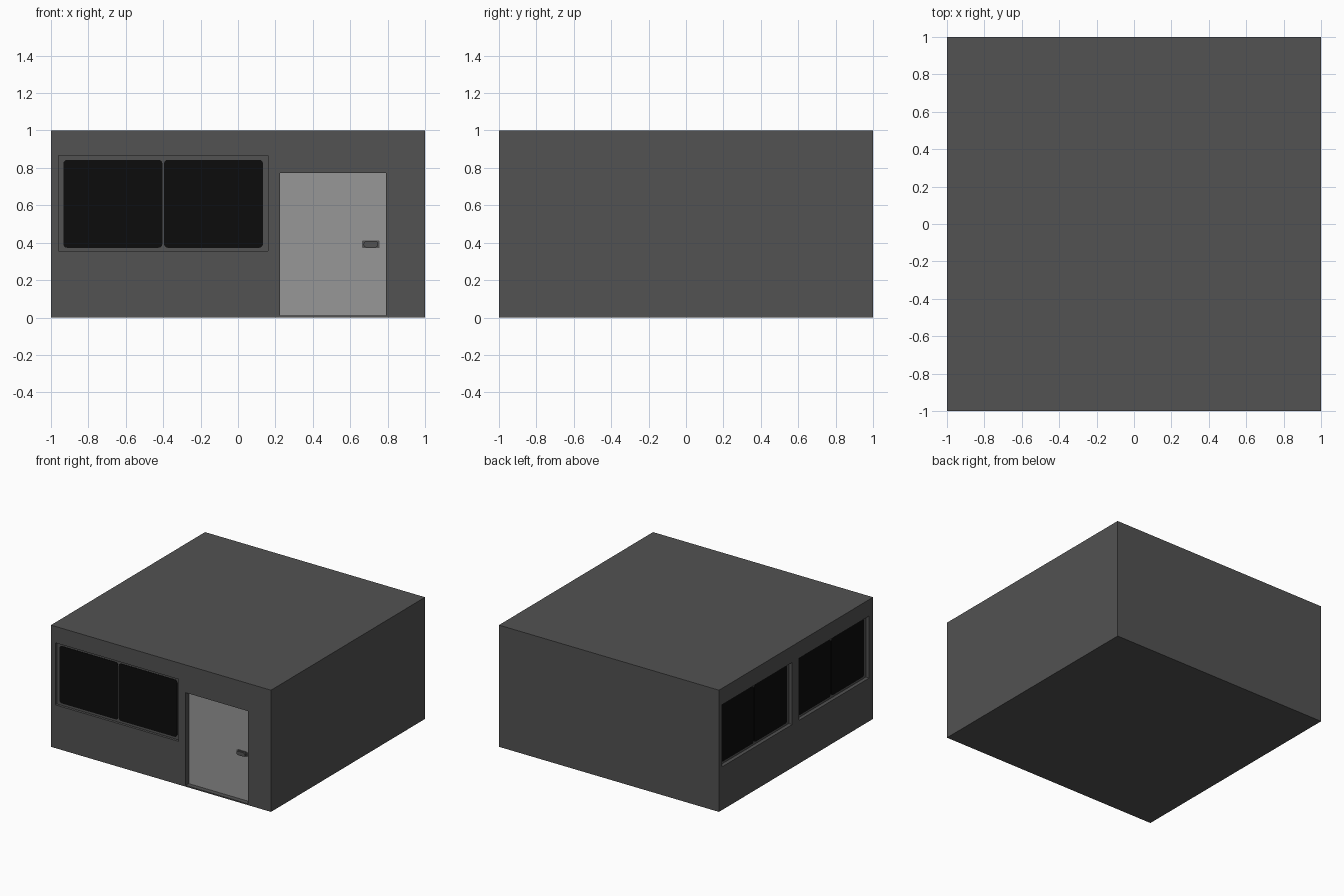
import bpy, bmesh, math
from mathutils import Vector

if "Cube" in bpy.data.objects:
    bpy.data.objects.remove(bpy.data.objects["Cube"])


def mat(name, v):
    m = bpy.data.materials.new(name)
    m.diffuse_color = (v, v, v, 1)
    m.use_nodes = True
    m.node_tree.nodes["Principled BSDF"].inputs["Base Color"].default_value = m.diffuse_color
    return m


WALL = mat("dark grey wall", 0.084)
DOOR = mat("light grey door", 0.31)
GLASS = mat("black glass", 0.0035)


# Map a wall coordinate (across, up, depth behind the surface) to the model
def front(u, v, d):
    return Vector((u, -1 + d, v))


def left(u, v, d):
    return Vector((-1 + d, -u, v))


def outline(u0, u1, v0, v1, r):
    if r == 0:
        return [(u0, v0), (u1, v0), (u1, v1), (u0, v1)]
    pts = []
    corners = [(u1 - r, v1 - r), (u0 + r, v1 - r), (u0 + r, v0 + r), (u1 - r, v0 + r)]
    for q, (cu, cv) in enumerate(corners):
        for k in range(4):
            a = math.radians(90 * q + 30 * k)
            pts.append((cu + r * math.cos(a), cv + r * math.sin(a)))
    return pts


# Plate with optional round corners between two depths of a wall
def plate(name, side, rect, d0, d1, material, r=0.0):
    bm = bmesh.new()
    pts = outline(*rect, r)
    rings = [[bm.verts.new(side(u, v, d)) for u, v in pts] for d in (d0, d1)]
    bm.faces.new(rings[0])
    bm.faces.new(rings[1][::-1])
    n = len(pts)
    for i in range(n):
        j = (i + 1) % n
        bm.faces.new((rings[0][i], rings[1][i], rings[1][j], rings[0][j]))
    bmesh.ops.recalc_face_normals(bm, faces=bm.faces)
    me = bpy.data.meshes.new(name)
    bm.to_mesh(me)
    bm.free()
    me.materials.append(material)
    ob = bpy.data.objects.new(name, me)
    bpy.context.collection.objects.link(ob)
    return ob


# Main building block
building = plate("building", front, (-1, 1, 0, 1), 0, 2, WALL)


def recess(side, rect, depth):
    cutter = plate("recess_cutter", side, rect, -0.1, depth, WALL)
    cutter.hide_render = True
    mod = building.modifiers.new("recess", 'BOOLEAN')
    mod.operation = 'DIFFERENCE'
    mod.solver = 'EXACT'
    mod.object = cutter
    bpy.context.view_layer.objects.active = building
    bpy.ops.object.modifier_apply(modifier=mod.name)
    bpy.data.objects.remove(cutter)


# Recessed window with two rounded panes
def window(name, side, u0, u1, depth):
    recess(side, (u0, u1, 0.355, 0.865), depth)
    mid = (u0 + u1) / 2
    b = 0.026
    for tag, a, c in (("a", u0 + b, mid - 0.004), ("b", mid + 0.004, u1 - b)):
        plate(f"{name}_pane_{tag}", side, (a, c, 0.373, 0.843),
              depth - 0.003, depth + 0.004, GLASS, 0.02)


window("front_window", front, -0.96, 0.16, 0.02)
window("left_window_rear", left, -0.96, -0.05, 0.03)
window("left_window_front", left, 0.04, 0.95, 0.03)

# Door in its opening, with handle
recess(front, (0.225, 0.79, 0.01, 0.772), 0.045)
plate("door", front, (0.225, 0.79, 0.01, 0.772), 0.04, 0.046, DOOR)
plate("door_handle_plate", front, (0.663, 0.757, 0.371, 0.411), 0.034, 0.042, WALL, 0.006)
plate("door_handle", front, (0.672, 0.748, 0.375, 0.407), 0.02, 0.036, WALL, 0.012)
